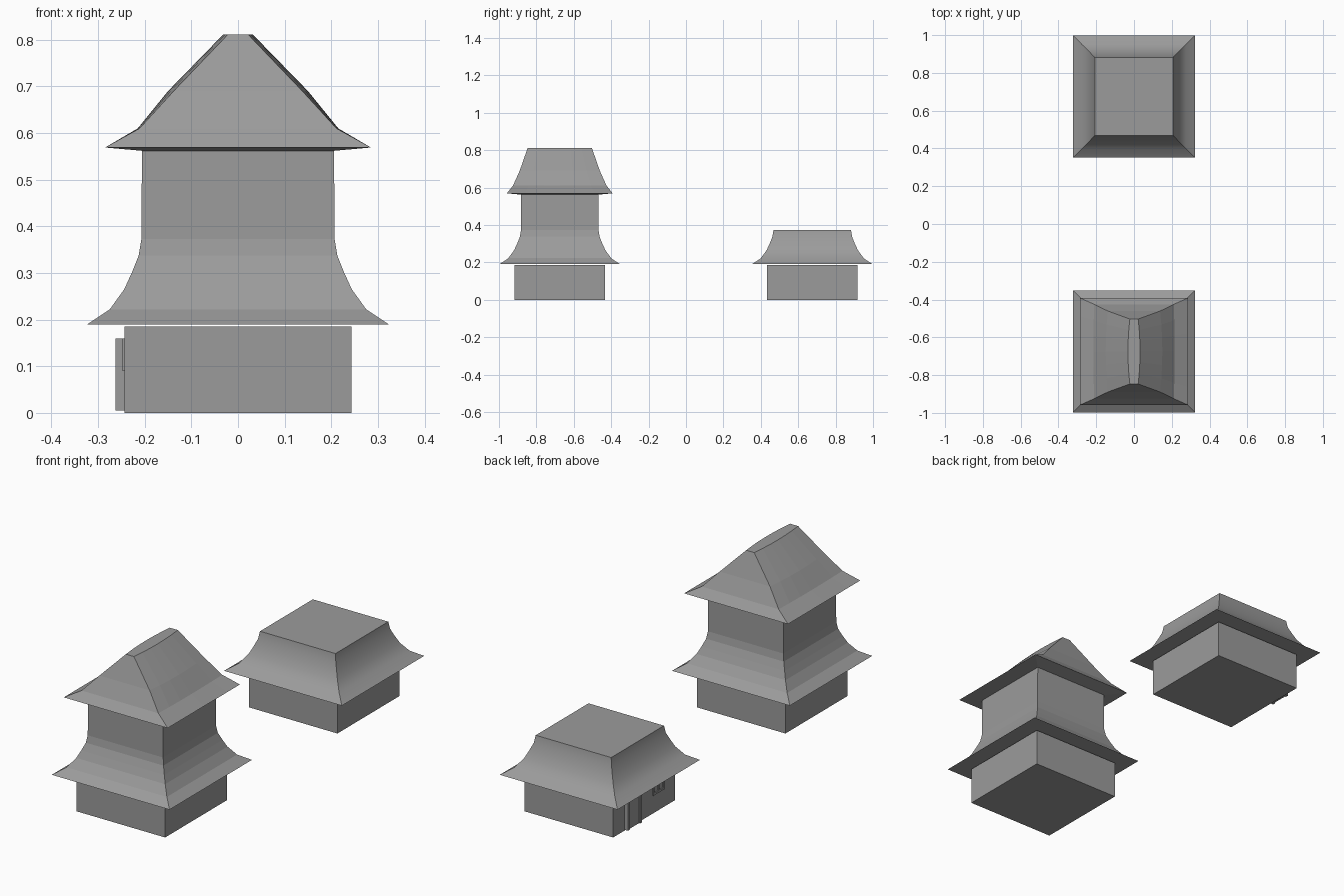
import bpy, bmesh, math

cube = bpy.data.objects.get("Cube")
if cube:
    bpy.data.objects.remove(cube, do_unlink=True)

stone = bpy.data.materials.new("plain grey")
stone.use_nodes = True
grey = (0.33, 0.33, 0.33, 1)
stone.diffuse_color = grey
stone.node_tree.nodes["Principled BSDF"].inputs["Base Color"].default_value = grey


def finish(name, bm, smooth=False):
    bmesh.ops.recalc_face_normals(bm, faces=bm.faces)
    mesh = bpy.data.meshes.new(name)
    bm.to_mesh(mesh)
    bm.free()
    mesh.materials.append(stone)
    ob = bpy.data.objects.new(name, mesh)
    bpy.context.collection.objects.link(ob)
    if smooth:
        bpy.ops.object.select_all(action='DESELECT')
        ob.select_set(True)
        bpy.context.view_layer.objects.active = ob
        bpy.ops.object.shade_smooth_by_angle(angle=math.radians(35))
    return ob


def box(name, x, y, z):
    """Box from (min, max) pairs."""
    bm = bmesh.new()
    bmesh.ops.create_cube(bm, size=1)
    for v in bm.verts:
        for i, (lo, hi) in enumerate((x, y, z)):
            v.co[i] = (lo + hi) / 2 + v.co[i] * (hi - lo)
    return finish(name, bm)


def loft(name, cy, rings, steps=1, smooth=False):
    """Stack rectangular rings (half x, half y, z, side bulge), capped at both ends."""
    bm = bmesh.new()
    loops = []
    for hx, hy, z, bulge in rings:
        loop = []
        for side in (1, -1):
            for i in range(steps + 1):
                t = 2 * i / steps - 1
                x = side * (hx + bulge * (1 - t * t))
                loop.append(bm.verts.new((x, cy + side * t * hy, z)))
        loops.append(loop)
    n = len(loops[0])
    for a, b in zip(loops, loops[1:]):
        for i in range(n):
            j = (i + 1) % n
            bm.faces.new((a[i], a[j], b[j], b[i]))
    bm.faces.new(loops[0])
    bm.faces.new(loops[-1])
    return finish(name, bm, smooth)


# Flared eave profile shared by both buildings: (half width, height)
flare = [(0.323, 0.19), (0.275, 0.222), (0.244, 0.265), (0.228, 0.3),
         (0.213, 0.337), (0.207, 0.373)]
skirt = [(h, h, z, 0) for h, z in flare]
TOWER, HUT = -0.675, 0.675

# Ground floors
for name, cy in (("tower_base", TOWER), ("hut_base", HUT)):
    box(name, (-0.243, 0.243), (cy - 0.243, cy + 0.243), (0, 0.185))

# Hut roof, and tower skirt rising into the upper storey
loft("hut_roof", HUT, skirt, smooth=True)
loft("tower_skirt_and_storey", TOWER, skirt + [(0.206, 0.206, 0.562, 0)])

# Tower gable roof with bowed long sides and a lens-shaped ridge
loft("tower_roof", TOWER, [
    (0.206, 0.206, 0.562, 0), (0.285, 0.283, 0.569, 0),
    (0.211, 0.25, 0.61, 0.004), (0.138, 0.214, 0.69, 0.012),
    (0.022, 0.172, 0.811, 0.01)], steps=6)

# Door on the hut's right wall: two jambs, a lintel and a recessed leaf
WALL = -0.243
for name, y0, y1 in (("door_jamb_back", 0.815, 0.83), ("door_jamb_front", 0.72, 0.735)):
    box(name, (WALL - 0.02, WALL), (y0, y1), (0.005, 0.16))
box("door_lintel", (WALL - 0.02, WALL), (0.735, 0.815), (0.147, 0.16))
box("door_leaf", (WALL - 0.014, WALL), (0.735, 0.815), (0.005, 0.147))

# Window: frame bars and a middle mullion
for name, y0, y1, z0, z1 in (
        ("window_sill", 0.52, 0.61, 0.09, 0.1), ("window_head", 0.52, 0.61, 0.15, 0.16),
        ("window_side_front", 0.52, 0.53, 0.1, 0.15), ("window_side_back", 0.6, 0.61, 0.1, 0.15),
        ("window_mullion", 0.561, 0.569, 0.1, 0.15)):
    box(name, (WALL - 0.005, WALL), (y0, y1), (z0, z1))
